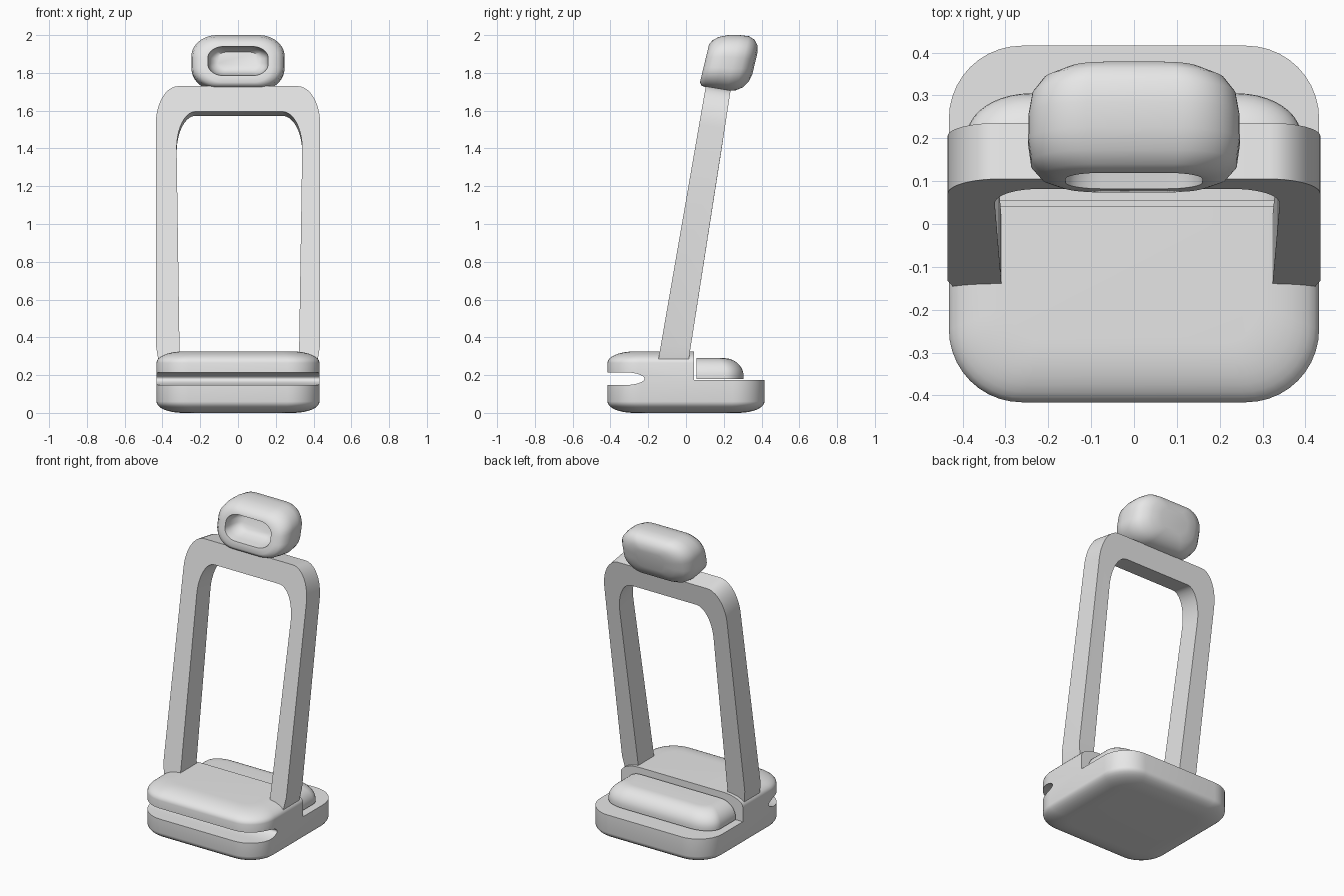
import bpy, bmesh
from math import sin, cos, pi
from mathutils import Vector

if "Cube" in bpy.data.objects:
    bpy.data.objects.remove(bpy.data.objects["Cube"], do_unlink=True)

grey = bpy.data.materials.new("light_grey")
grey.use_nodes = True
grey.diffuse_color = (0.8, 0.8, 0.8, 1)
grey.node_tree.nodes["Principled BSDF"].inputs["Base Color"].default_value = (0.8, 0.8, 0.8, 1)


def loft(name, rings):
    """Skin a list of equal-length point rings and cap both ends."""
    bm = bmesh.new()
    loops = [[bm.verts.new(p) for p in ring] for ring in rings]
    n = len(rings[0])
    for a, b in zip(loops, loops[1:]):
        for i in range(n):
            j = (i + 1) % n
            bm.faces.new((a[i], a[j], b[j], b[i]))
    bm.faces.new(loops[0])
    bm.faces.new(loops[-1])
    bmesh.ops.recalc_face_normals(bm, faces=bm.faces)
    mesh = bpy.data.meshes.new(name)
    bm.to_mesh(mesh)
    bm.free()
    obj = bpy.data.objects.new(name, mesh)
    bpy.context.collection.objects.link(obj)
    mesh.materials.append(grey)
    return obj


def arc(cx, cy, rx, ry, start, steps=10):
    """Quarter ellipse, counter-clockwise from the start angle."""
    return [(cx + rx * cos(start + pi / 2 * i / steps),
             cy + ry * sin(start + pi / 2 * i / steps)) for i in range(steps + 1)]


def rounded(x0, x1, y0, y1, rx, ry, square_low=False):
    """Rounded rectangle outline, optionally with square corners on the low side."""
    pts = arc(x1 - rx, y1 - ry, rx, ry, 0) + arc(x0 + rx, y1 - ry, rx, ry, pi / 2)
    if square_low:
        return pts + [(x0, y0), (x1, y0)]
    return pts + arc(x0 + rx, y0 + ry, rx, ry, pi) + arc(x1 - rx, y0 + ry, rx, ry, 1.5 * pi)


def select_only(obj):
    bpy.ops.object.select_all(action='DESELECT')
    obj.select_set(True)
    bpy.context.view_layer.objects.active = obj


def smooth(obj, angle=0.6):
    select_only(obj)
    bpy.ops.object.shade_smooth_by_angle(angle=angle)


def cut(obj, cutter):
    mod = obj.modifiers.new("cut", 'BOOLEAN')
    mod.operation = 'DIFFERENCE'
    mod.solver = 'EXACT'
    mod.object = cutter
    select_only(obj)
    bpy.ops.object.modifier_apply(modifier=mod.name)
    bpy.data.objects.remove(cutter, do_unlink=True)


# Base block with softly rounded bottom and top edges
STEPS = 8
edge = [(0.14 * (1 - sin(pi / 2 * i / STEPS)), 0.06 * (1 - cos(pi / 2 * i / STEPS)))
        for i in range(STEPS + 1)]
levels = edge + [(inset, 0.325 - z) for inset, z in reversed(edge)]
rings = []
for inset, z in levels:
    hx, hy, r = 0.432 - inset, 0.416 - inset, 0.17 - inset * 0.6
    rings.append([Vector((x, y, z)) for x, y in rounded(-hx, hx, -hy, hy, r, r)])
base = loft("base", rings)

# Slot across the front, with a rounded inner end
tip = arc(-0.33, 0.181, 0.11, 0.034, -pi / 2) + arc(-0.33, 0.181, 0.11, 0.034, 0)[1:]
slot = [(-0.6, 0.147)] + tip + [(-0.6, 0.215)]
cut(base, loft("slot_cutter", [[Vector((x, y, z)) for y, z in slot] for x in (-0.6, 0.6)]))

# Step down to the rear ledge
step = [(0.042, 0.173), (0.6, 0.173), (0.6, 0.5), (0.042, 0.5)]
cut(base, loft("step_cutter", [[Vector((x, y, z)) for y, z in step] for x in (-0.6, 0.6)]))
smooth(base)

# Cushion floating just above the ledge
rings = []
for i in range(-1, 11):
    a = pi / 2 * max(i, 0) / 10
    inset = 0.105 * (1 - cos(a))
    z = 0.18 if i < 0 else 0.195 + 0.095 * sin(a)
    outline = rounded(-0.39 + inset, 0.39 - inset, 0.055, 0.305 - inset,
                      0.15 - inset * 0.7, 0.1 - inset * 0.5, True)
    rings.append([Vector((x, y, z)) for x, y in outline])
smooth(loft("rear_cushion", rings))

# Leaning arch: matching outer and inner paths, thinner towards the top
outer = [(0.42, 0.27), (0.435, 0.36)] + arc(0.315, 1.53, 0.12, 0.2, 0)
outer += arc(-0.315, 1.53, 0.12, 0.2, pi / 2) + [(-0.435, 0.36), (-0.42, 0.27)]
inner = [(0.322, 0.27), (0.324, 0.36)] + arc(0.235, 1.4, 0.105, 0.195, 0)
inner += arc(-0.225, 1.4, 0.1, 0.195, pi / 2) + [(-0.31, 0.36), (-0.309, 0.27)]


def lean(x, z):
    """Front and back points of the arch at a place on its front face."""
    front = Vector((x, -0.145 + 0.1736 * (z - 0.29), z))
    depth = 0.163 - 0.021 * (z - 0.29)
    return front, front + depth * Vector((0, 0.986, -0.165 if z > 0.5 else 0))


rings = []
for (ox, oz), (ix, iz) in zip(outer, inner):
    of, ob = lean(ox, oz)
    nf, nb = lean(ix, iz)
    rings.append([of, ob, nb, nf])
smooth(loft("arch_frame", rings))

# Head: depth, half width, low and high of each ring from the back to inside the cavity
sections = [
    (0.366, 0.10, 1.79, 1.91), (0.357, 0.16, 1.755, 1.945), (0.335, 0.21, 1.725, 1.975),
    (0.30, 0.237, 1.708, 1.994), (0.25, 0.246, 1.705, 2.0), (0.19, 0.247, 1.715, 2.0),
    (0.14, 0.24, 1.723, 1.99), (0.112, 0.215, 1.732, 1.972), (0.099, 0.18, 1.75, 1.952),
    (0.099, 0.16, 1.785, 1.94), (0.14, 0.155, 1.79, 1.935), (0.19, 0.14, 1.80, 1.925),
    (0.21, 0.11, 1.82, 1.91)]
rings = []
for d, hx, low, high in sections:
    half = (high - low) / 2
    outline = rounded(-hx, hx, low, high, min(0.55 * hx, half * 1.1), half * 0.8)
    rings.append([Vector((x, d + 0.24 * (z - 1.855), z)) for x, z in outline])
smooth(loft("head", rings), 0.8)
